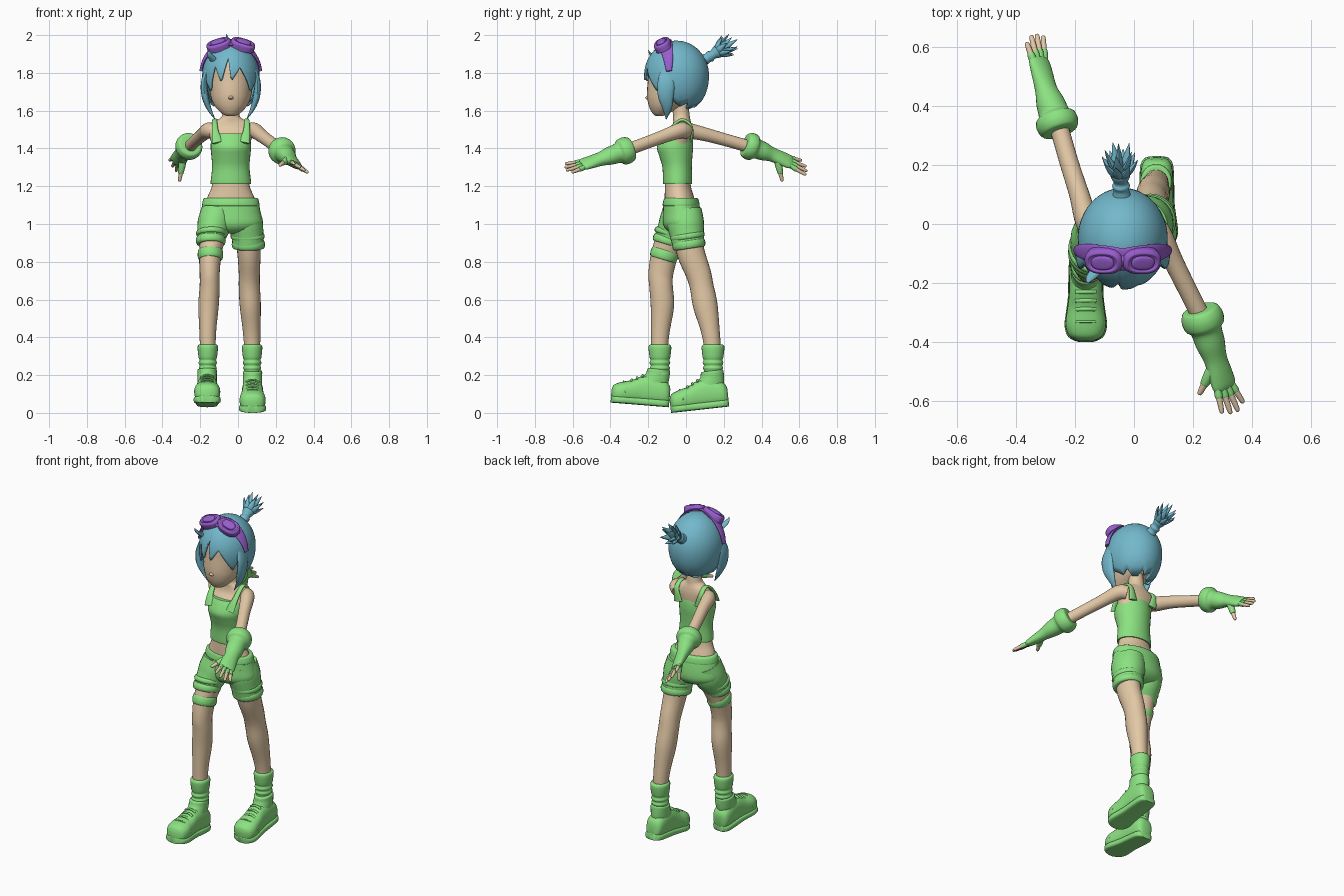
import bpy, bmesh
from math import sin, cos, pi, radians, sqrt, copysign
from mathutils import Vector, Matrix


def material(name, rgb):
    m = bpy.data.materials.new(name)
    m.diffuse_color = (*rgb, 1)
    return m


GREEN = material("green_cloth", (0.26, 0.76, 0.22))
SKIN = material("skin", (0.77, 0.58, 0.38))
BLUE = material("blue_hair", (0.17, 0.48, 0.60))
PURPLE = material("purple_plastic", (0.31, 0.11, 0.60))
UP = (0, 0, 1)
CX = -0.038  # centre line of the body


def finish(name, bm, mat, M=None, angle=50):
    bmesh.ops.recalc_face_normals(bm, faces=bm.faces)
    me = bpy.data.meshes.new(name)
    if M:
        bm.transform(M)
    bm.to_mesh(me)
    bm.free()
    ob = bpy.data.objects.new(name, me)
    bpy.context.collection.objects.link(ob)
    me.materials.append(mat)
    bpy.ops.object.select_all(action='DESELECT')
    ob.select_set(True)
    bpy.context.view_layer.objects.active = ob
    bpy.ops.object.shade_smooth_by_angle(angle=radians(angle))
    return ob


def spline(a, b, c, d, t):
    return 0.5 * (2*b + (c - a)*t + (2*a - 5*b + 4*c - d)*t*t + (3*b - a - 3*c + d)*t**3)


def loft(name, rings, mat, S=(1, 0, 0), T=None, n=24, e=1, steps=4, M=None):
    """Skin ellipses (x, y, z, half width along S, half depth) along a smooth path."""
    R = [rings[0]] + list(rings) + [rings[-1]]
    pts = [[spline(*v, k / steps) for v in zip(*R[i:i + 4])]
           for i in range(len(R) - 3) for k in range(steps)] + [list(rings[-1])]
    bm = bmesh.new()
    loops = []
    for i, p in enumerate(pts):
        q, r = pts[max(i - 1, 0)], pts[min(i + 1, len(pts) - 1)]
        t = Vector(T) if T else (Vector(r[:3]) - Vector(q[:3])).normalized()
        s = Vector(S)
        s = (s - t * s.dot(t)).normalized()
        u = t.cross(s)
        ring = []
        for k in range(n):
            c, d = cos(2*pi*k/n), sin(2*pi*k/n)
            c, d = copysign(abs(c)**e, c), copysign(abs(d)**e, d)
            ring.append(bm.verts.new(Vector(p[:3]) + s*c*max(p[3], 0.001) + u*d*max(p[4], 0.001)))
        loops.append(ring)
    for a, b in zip(loops, loops[1:]):
        for k in range(n):
            bm.faces.new((a[k], a[k-1], b[k-1], b[k]))
    bm.faces.new(loops[0])
    bm.faces.new(loops[-1])
    return finish(name, bm, mat, M)


def body(name, rows, mat):
    """Upright loft on the centre line from (z, y, half width, half depth)."""
    return loft(name, [(CX, y, z, a, b) for z, y, a, b in rows], mat, T=UP, n=32)


def band(name, c, a, b, h, mat, lean=0):
    """Rounded cloth band around a leg, leaning along y."""
    loft(name, [(c[0], c[1] + lean*k*h, c[2] + k*h, a*f, b*f)
                for k, f in ((-1, .9), (-.8, .98), (0, 1.03), (.8, .98), (1, .9))], mat, steps=2)


# Torso, neck and head
body("chest_and_neck", [(1.38, -.045, .09, .07), (1.46, -.037, .112, .07), (1.505, -.022, .122, .055),
     (1.535, -.02, .10, .048), (1.558, -.023, .06, .045), (1.58, -.025, .045, .044), (1.66, -.035, .042, .044)], SKIN)
body("midriff", [(1.09, -.03, .14, .085), (1.14, -.035, .125, .078), (1.19, -.042, .103, .07), (1.25, -.045, .09, .065)], SKIN)
body("head", [(1.572, -.14, .02, .018), (1.583, -.135, .045, .04), (1.615, -.115, .078, .078), (1.65, -.093, .099, .11),
     (1.69, -.077, .11, .13), (1.76, -.06, .12, .142), (1.85, -.05, .12, .14), (1.93, -.05, .06, .07)], SKIN)
loft("nose", [(CX, -.195, 1.685, .004, .004), (CX, -.202, 1.668, .014, .014), (CX, -.195, 1.655, .004, .004)], SKIN, T=UP)

# Tank top
body("tank_top", [(1.212, -.045, .104, .074), (1.222, -.045, .107, .077), (1.30, -.047, .099, .078), (1.36, -.054, .103, .088),
     (1.405, -.058, .107, .096), (1.45, -.05, .103, .086), (1.478, -.045, .09, .074)], GREEN)
for s in (-1, 1):
    loft("tank_strap", [(CX + s*x, y, z, a, .008) for x, y, z, a in ((.07, -.128, 1.43, .03), (.082, -.098, 1.485, .019),
         (.086, -.05, 1.538, .014), (.083, -.01, 1.55, .014), (.083, .028, 1.515, .016), (.07, .03, 1.44, .028))], GREEN, n=16)

# Shorts
body("shorts_hips", [(1.132, -.026, .138, .085), (1.128, -.026, .144, .091), (1.06, -.022, .158, .10),
     (1.0, -.022, .165, .10), (.965, -.024, .12, .075), (.95, -.024, .05, .04)], GREEN)
loft("shorts_leg_left", [(.03, -.012, 1.07, .085, .095), (.04, -.002, 1.0, .093, .098), (.05, .006, .94, .085, .09),
     (.054, .014, .885, .084, .085)], GREEN)
loft("shorts_leg_right", [(-.11, -.03, 1.07, .085, .093), (-.125, -.05, 1.0, .09, .095), (-.14, -.08, .94, .077, .082),
     (-.145, -.096, .905, .074, .076)], GREEN)
band("shorts_cuff_left", (.055, .015, .892), .086, .086, .022, GREEN, -.15)
band("shorts_fold_left", (.051, .008, .935), .088, .089, .016, GREEN, -.15)
band("shorts_cuff_right", (-.144, -.096, .912), .077, .079, .02, GREEN, .3)
band("shorts_fold_right", (-.14, -.082, .95), .08, .085, .014, GREEN, .3)
band("thigh_band", (-.146, -.115, .838), .066, .073, .026, GREEN, .3)
loft("waistband", [(CX, -.026, z, .143 + d, .089 + d) for z, d in ((1.095, 0), (1.10, .009), (1.13, .003), (1.138, -.004))], GREEN, T=UP, n=32)

# Legs, socks and shoes
loft("leg_left", [(.05, .0, .98, .07, .078), (.058, .025, .85, .062, .074), (.06, .065, .74, .056, .067), (.06, .083, .67, .056, .063),
     (.065, .102, .57, .056, .065), (.072, .128, .44, .047, .05), (.075, .14, .34, .042, .044), (.075, .145, .2, .038, .04)], SKIN)
loft("leg_right", [(-.125, -.06, .98, .07, .078), (-.146, -.11, .85, .06, .072), (-.15, -.133, .74, .053, .066), (-.15, -.132, .67, .053, .062),
     (-.156, -.125, .57, .054, .062), (-.16, -.135, .44, .045, .05), (-.16, -.14, .34, .041, .044), (-.16, -.142, .2, .038, .04)], SKIN)

SHOE = [(.153, .062, .025, .035), (.145, .066, .042, .052), (.12, .074, .053, .066), (.06, .084, .056, .078), (0, .08, .057, .074),
        (-.05, .067, .063, .062), (-.10, .06, .069, .056), (-.135, .055, .06, .048), (-.15, .052, .042, .038), (-.157, .05, .02, .02)]


def foot(side, ankle, place, pitch):
    x, y = ankle
    rows = [(.362, .042), (.36, .049), (.345, .054), (.295, .049), (.28, .044), (.265, .049), (.25, .043),
            (.237, .048), (.222, .042), (.208, .047), (.17, .042)]
    loft("sock_" + side, [(x, y, z, r, r*1.12) for z, r in rows], GREEN, T=UP, steps=3)
    M = Matrix.Translation(place) @ Matrix.Rotation(pitch, 4, 'X')
    loft("shoe_" + side, [(0, y, z, a, b) for y, z, a, b in SHOE], GREEN, T=(0, -1, 0), e=.8, M=M)
    loft("shoe_sole_" + side, [(0, y, .019, a + .003, .019) for y, z, a, b in SHOE], GREEN, T=(0, -1, 0), e=.45, M=M)
    loft("shoe_collar_" + side, [(0, .045, .08, .05, .085), (0, .065, .13, .051, .075), (0, .08, .17, .051, .063),
         (0, .083, .192, .051, .06), (0, .084, .198, .045, .053)], GREEN, T=UP, M=M)
    for i in range(3):  # laces over the instep
        yy, zz = -.055 + .028*i, .130 + .014*i
        loft("shoe_lace_" + side, [(k*.034, yy, zz - .012*k*k, .007, .006) for k in (-1, -.5, 0, .5, 1)],
             GREEN, S=(0, 1, 0), n=8, M=M)
    loft("shoe_toe_seam_" + side, [(.066*cos(t), -.085 - .012*sin(t), .06 + .058*sin(t), .004, .004)
         for t in [pi*k/8 for k in range(9)]], GREEN, S=(0, 1, 0), n=8, steps=2, M=M)


foot("left", (.075, .143), (.077, .077, .017), .11)
foot("right", (-.16, -.138), (-.163, -.243, .042), -.08)

# Arms, gloves and fingers
loft("arm_left", [(.05, .0, 1.49, .04, .04), (.085, -.03, 1.495, .042, .04), (.13, -.12, 1.463, .035, .034),
     (.175, -.21, 1.43, .033, .032), (.235, -.33, 1.385, .033, .032)], SKIN, S=UP)
loft("arm_right", [(-.12, -.02, 1.49, .04, .04), (-.157, .005, 1.495, .042, .04), (-.185, .1, 1.475, .036, .034),
     (-.22, .21, 1.445, .033, .032), (-.26, .35, 1.405, .033, .032)], SKIN, S=UP)


def glove(side, cuff, wrist, knuckle, tip, thumb, S):
    cuff, wrist, knuckle, tip, thumb, s = map(Vector, (cuff, wrist, knuckle, tip, thumb, S))
    s.normalize()
    rows = [(-.34, .045, .045), (-.31, .062, .062), (-.12, .072, .072), (.1, .069, .069), (.24, .054, .053),
            (.6, .051, .046), (1, .042, .034)]
    rings = [(*cuff.lerp(wrist, f), a, b) for f, a, b in rows]
    rings += [(*wrist.lerp(knuckle, f), a, b) for f, a, b in ((.5, .045, .027), (.85, .046, .021), (1, .04, .015))]
    loft("glove_" + side, rings, GREEN, S=s)
    for i in range(4):  # fingers, spreading from the knuckles
        k = 1 - i*2/3
        a = knuckle + s*k*.031
        b = tip + s*k*.047 + (knuckle - tip)*(.12 if i == 0 else .25 if i == 3 else 0)
        p = [(*a.lerp(b, f), r, r) for f, r in ((-.25, .01), (.3, .0105), (.75, .009), (.95, .007), (1, .003))]
        loft("finger_" + side, p, SKIN, S=s, n=12)
        loft("finger_sleeve_" + side, [(*a.lerp(b, f), r, r) for f, r in ((-.35, .012), (.2, .0135), (.32, .012))], GREEN, S=s, n=12)
    base = wrist.lerp(knuckle, .25) + s*.02
    n = (knuckle - wrist)
    loft("thumb_" + side, [(*base.lerp(thumb, f), r, r) for f, r in ((0, .015), (.5, .013), (.8, .0105), (.96, .008), (1, .003))], SKIN, S=n, n=12)
    loft("thumb_sleeve_" + side, [(*base.lerp(thumb, f), r, r) for f, r in ((-.1, .02), (.3, .019), (.6, .015), (.63, .012))], GREEN, S=n, n=12)


glove("left", (.235, -.33, 1.385), (.275, -.455, 1.343), (.308, -.555, 1.312), (.34, -.638, 1.292), (.22, -.577, 1.31), (-.78, -.25, .5))
glove("right", (-.262, .348, 1.408), (-.297, .455, 1.368), (-.323, .56, 1.325), (-.338, .64, 1.292), (-.31, .51, 1.225), (.6, .12, -.75))

# Hair shell: rounded cap with a zigzag lower edge (angle from the front, height)
EDGE = [(-180, 1.615), (-165, 1.635), (-155, 1.61), (-130, 1.61), (-118, 1.64), (-100, 1.62), (-75, 1.66), (-62, 1.76), (-50, 1.70),
        (-35, 1.84), (-20, 1.75), (-6, 1.88), (1, 1.755), (20, 1.83), (50, 1.70), (62, 1.76), (75, 1.66), (100, 1.62),
        (118, 1.64), (130, 1.61), (155, 1.61), (165, 1.635), (180, 1.615)]


def edge_height(a):
    for (a0, z0), (a1, z1) in zip(EDGE, EDGE[1:]):
        if a0 <= a <= a1:
            return z0 + (z1 - z0)*(a - a0)/(a1 - a0)


bm = bmesh.new()
N, J, ZC, RZ = 120, 16, 1.785, .186
top = bm.verts.new((CX, -.05, ZC + RZ))
cols = []
for i in range(N):
    deg = -180 + 360*i/N
    low = (edge_height(deg) - ZC)/RZ
    col = []
    for j in range(1, J + 1):
        c = 1 - (1 - low)*(j/J)**1.6
        r = sqrt(max(1 - c*c, 0))
        r = r**.7 if c < 0 else r
        col.append(bm.verts.new((CX + .152*r*sin(radians(deg)), -.05 - .172*r*cos(radians(deg)), ZC + RZ*c)))
    cols.append(col)
for i in range(N):
    a, b = cols[i - 1], cols[i]
    bm.faces.new((top, a[0], b[0]))
    for j in range(J - 1):
        bm.faces.new((a[j], a[j+1], b[j+1], b[j]))
hair = finish("hair_cap", bm, BLUE)
mod = hair.modifiers.new("thickness", 'SOLIDIFY')
mod.thickness = .012
for s in (-1, 1):
    loft("side_lock", [(CX + s*x, y, z, a, b) for x, y, z, a, b in ((.125, -.10, 1.82, .03, .012), (.142, -.105, 1.75, .045, .016),
         (.137, -.107, 1.68, .042, .018), (.117, -.10, 1.615, .026, .013), (.083, -.105, 1.553, .001, .001))], BLUE, S=(0, 1, 0), n=16)
loft("stray_lock", [(-.13, -.16, 1.87, .02, .012), (-.15, -.185, 1.895, .014, .008), (-.155, -.2, 1.92, .001, .001)], BLUE, n=10)

# Ponytail
axis = Vector((-.05, .8, .5)).normalized()
root = Vector((-.042, .10, 1.87))
loft("ponytail_tie", [(*(root + axis*d), r, r) for d, r in ((0, .03), (.02, .026), (.035, .03), (.05, .024), (.08, .034), (.11, .02))], BLUE)
side, lift = Vector((1, 0, 0)), axis.cross(Vector((1, 0, 0)))
for ring, count, spread, length in ((0, 1, 0, .118), (1, 5, .5, .108), (2, 8, 1.05, .085)):
    for k in range(count):
        t = 2*pi*k/count + ring*.5
        out = side*cos(t) - lift*sin(t)
        d = (axis + out*spread).normalized()
        p = root + axis*.065
        loft("ponytail_spike", [(*p, .014, .014), (*(p + d*length*.45), .019, .012),
             (*(p + d*length*.75 + axis*.008), .011, .008), (*(p + d*length + axis*.02), .001, .001)], BLUE, S=axis.cross(out), n=8, steps=3)

# Goggles pushed up on the hair
loft("goggle_strap", [(CX + .16*sin(t), -.12 + .03*abs(sin(t)), ZC + .178*cos(t), .011 + .03*cos(t), .008)
     for t in [radians(-82 + 164*k/12) for k in range(13)]], PURPLE, S=(0, 1, .4), n=16, steps=2)
for s in (-1, 1):
    M = (Matrix.Translation((CX + s*.062, -.122, 1.945)) @ Matrix.Rotation(s*.3, 4, 'Y') @ Matrix.Rotation(.42, 4, 'X'))
    loft("goggle_frame", [(0, 0, z, .066 + d, .046 + d) for z, d in ((-.015, 0), (.012, 0), (.02, -.004), (.026, -.012), (.022, -.018))],
         PURPLE, T=UP, e=.8, n=32, M=M)
    loft("goggle_lens", [(0, 0, z, .04*f, .025*f) for z, f in ((.015, 1), (.026, 1), (.031, .85), (.033, .5), (.0335, .05))],
         PURPLE, T=UP, e=.85, M=M)
loft("goggle_bridge", [(CX + x, -.125, 1.965 - abs(x)*.2, .02, .012) for x in (-.03, 0, .03)], PURPLE, S=(0, 1, .4), n=16)
